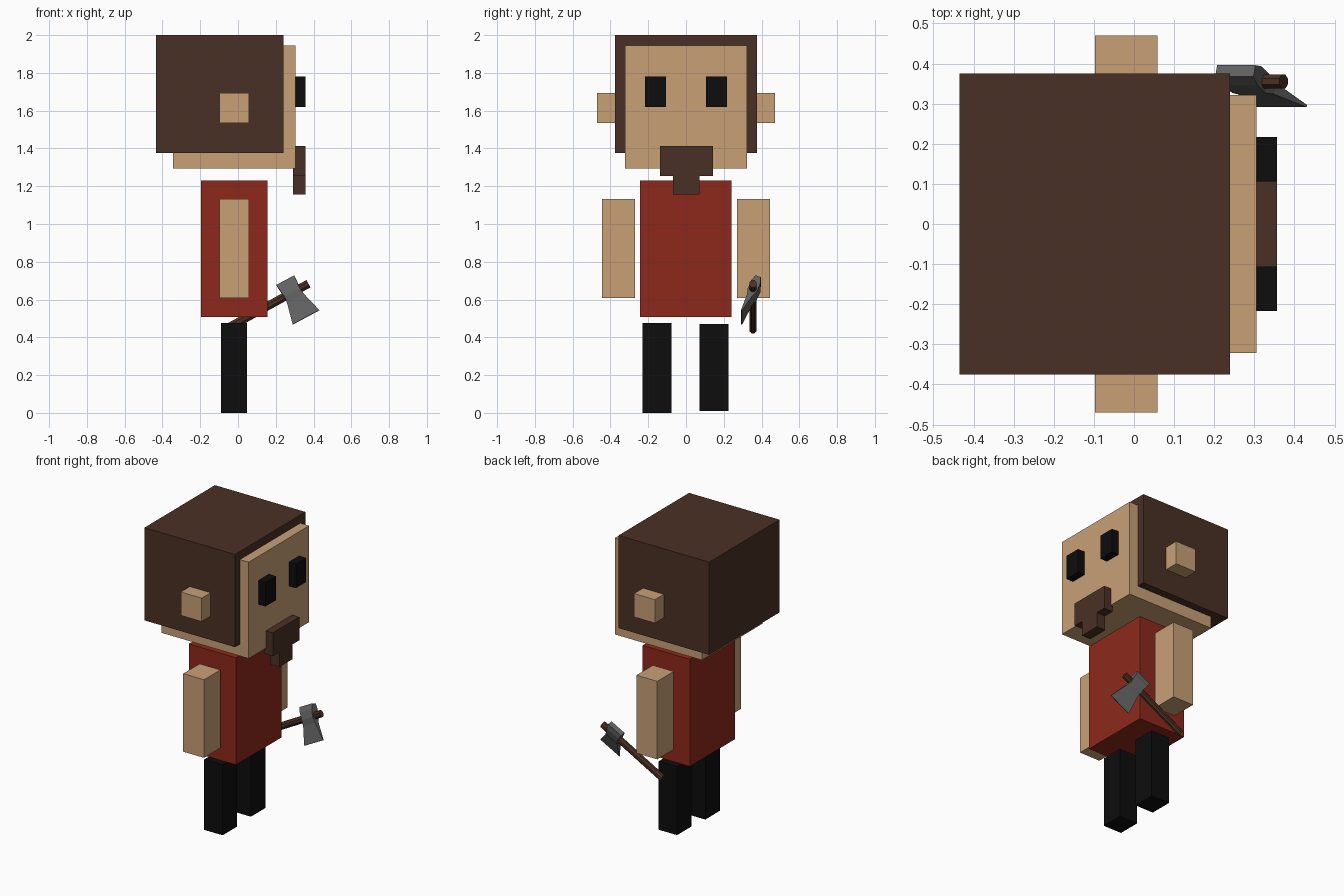
import bpy, bmesh, math
from mathutils import Vector

if "Cube" in bpy.data.objects:
    bpy.data.objects.remove(bpy.data.objects["Cube"])


def material(name, rgb):
    m = bpy.data.materials.new(name)
    m.diffuse_color = (*rgb, 1)
    m.use_nodes = True
    m.node_tree.nodes["Principled BSDF"].inputs["Base Color"].default_value = m.diffuse_color
    return m


SKIN = material("skin", (0.58, 0.35, 0.18))
BROWN = material("brown", (0.068, 0.03, 0.018))
RED = material("red", (0.27, 0.022, 0.011))
BLACK = material("black", (0.004, 0.004, 0.004))
STEEL = material("steel", (0.12, 0.12, 0.12))


def finish(name, bm, mat):
    bmesh.ops.recalc_face_normals(bm, faces=bm.faces)
    me = bpy.data.meshes.new(name)
    bm.to_mesh(me)
    bm.free()
    me.materials.append(mat)
    ob = bpy.data.objects.new(name, me)
    bpy.context.collection.objects.link(ob)
    return ob


def box(name, x, y, z, mat):
    """Box from (min, max) pairs on each axis."""
    bm = bmesh.new()
    bmesh.ops.create_cube(bm, size=1)
    for v in bm.verts:
        v.co = [lo + (c + 0.5) * (hi - lo) for c, (lo, hi) in zip(v.co, (x, y, z))]
    return finish(name, bm, mat)


def loft(name, rings, mat):
    """Closed solid through rings of equal point count."""
    bm = bmesh.new()
    rows = [[bm.verts.new(p) for p in ring] for ring in rings]
    n = len(rows[0])
    for a, b in zip(rows, rows[1:]):
        for i in range(n):
            j = (i + 1) % n
            bm.faces.new((a[i], a[j], b[j], b[i]))
    bm.faces.new(rows[0])
    bm.faces.new(rows[-1])
    return finish(name, bm, mat)


# Head and hair
box("head", (-0.345, 0.305), (-0.322, 0.322), (1.295, 1.945), SKIN)
box("hair", (-0.435, 0.24), (-0.375, 0.375), (1.375, 2.0), BROWN)

# Beard
box("beard_upper", (0.29, 0.357), (-0.138, 0.143), (1.255, 1.412), BROWN)
box("beard_lower", (0.29, 0.357), (-0.07, 0.072), (1.155, 1.255), BROWN)

# Torso
box("torso", (-0.197, 0.155), (-0.243, 0.241), (0.508, 1.23), RED)

# Paired parts: ears, eyes, arms
for side, s in (("left", 1), ("right", -1)):
    def span(a, b):
        return tuple(sorted((s * a, s * b)))
    box(side + "_ear", (-0.097, 0.058), span(0.3, 0.47), (1.535, 1.693), SKIN)
    box(side + "_eye", (0.29, 0.357), span(0.106, 0.217), (1.62, 1.782), BLACK)
    box(side + "_arm", (-0.097, 0.058), span(0.27, 0.445), (0.607, 1.133), SKIN)

# Legs, slightly uneven
box("right_leg", (-0.09, 0.047), (-0.231, -0.077), (0.0, 0.475), BLACK)
box("left_leg", (-0.09, 0.047), (0.071, 0.224), (0.01, 0.471), BLACK)

# Axe handle: eight-sided oval shaft
start, end = Vector((-0.072, 0.355, 0.44)), Vector((0.373, 0.355, 0.684))
along = (end - start).normalized()
up = along.cross(Vector((0, 1, 0)))
oval = [(math.cos(a), math.sin(a)) for a in (math.pi * (i + 0.5) / 4 for i in range(8))]
loft("axe_handle", [[p + Vector((0, 0.019 * c, 0)) + up * 0.024 * q for c, q in oval]
                    for p in (start, end)], BROWN)

# Axe head: sections from poll to cutting edge (distance, half height, half thickness)
poll = Vector((0.2525, 0.382, 0.698))
blade = Vector((0.108, -0.088, -0.192)).normalized()
height = Vector((0.88, 0, 0.47)).normalized()
thick = height.cross(blade).normalized()
sections = [(0, 0.054, 0.015), (0.035, 0.051, 0.026), (0.085, 0.046, 0.026),
            (0.12, 0.051, 0.015), (0.237, 0.08, 0.003)]
loft("axe_head", [[poll + blade * d + height * h * i + thick * t * j
                   for i, j in ((-1, -1), (1, -1), (1, 1), (-1, 1))]
                  for d, h, t in sections], STEEL)
